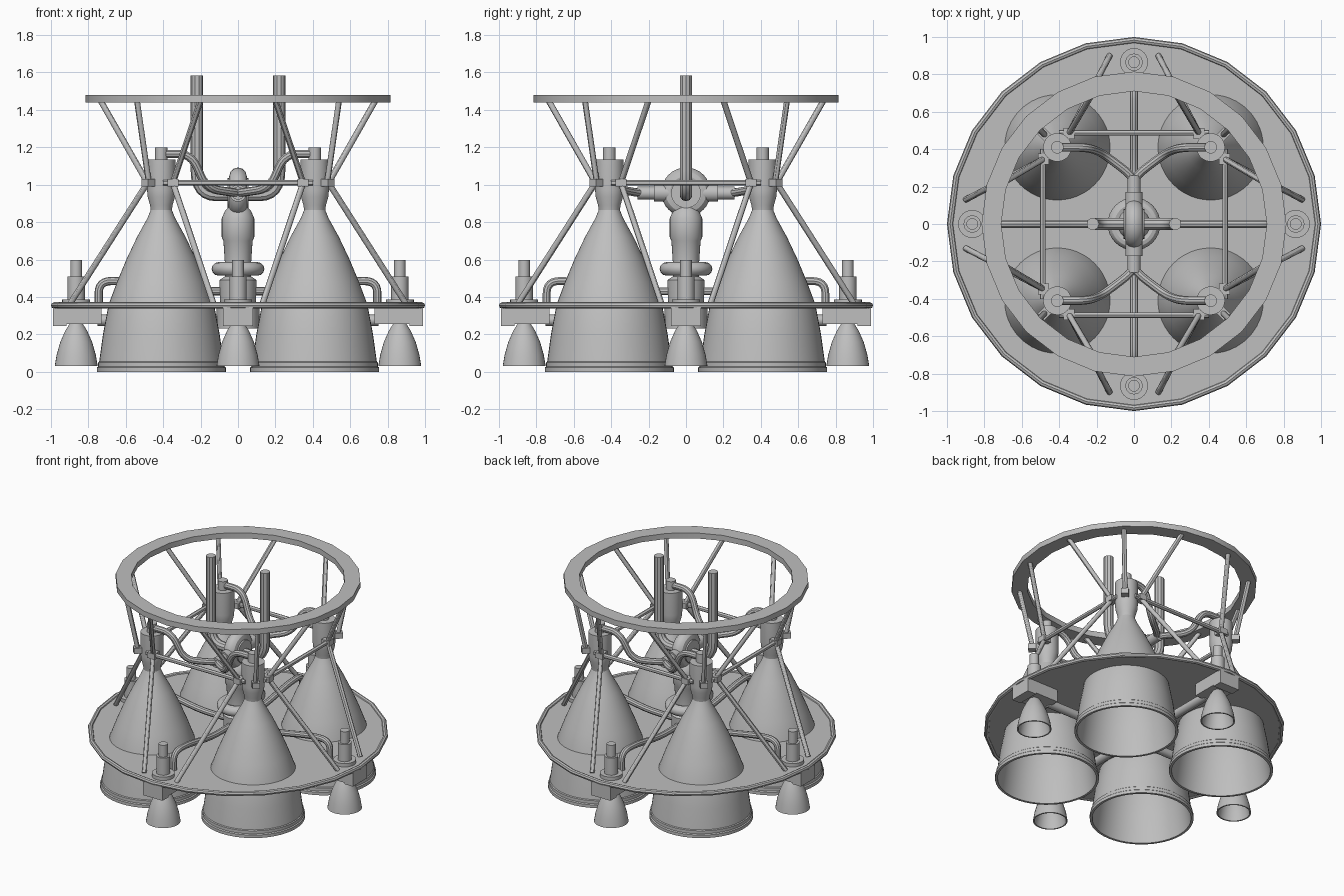
import bpy, bmesh, math
from mathutils import Vector, Matrix

if "Cube" in bpy.data.objects:
    bpy.data.objects.remove(bpy.data.objects["Cube"])

metal = bpy.data.materials.new("grey metal")
metal.diffuse_color = (0.52, 0.52, 0.52, 1)
metal.use_nodes = True
metal.node_tree.nodes["Principled BSDF"].inputs["Base Color"].default_value = metal.diffuse_color


def finish(name, bm, matrix=None):
    bmesh.ops.remove_doubles(bm, verts=bm.verts, dist=1e-5)
    if matrix:
        bm.transform(matrix)
    bmesh.ops.recalc_face_normals(bm, faces=bm.faces)
    me = bpy.data.meshes.new(name)
    bm.to_mesh(me)
    bm.free()
    me.materials.append(metal)
    ob = bpy.data.objects.new(name, me)
    bpy.context.collection.objects.link(ob)
    return ob


def lathe(name, profile, seg=32, at=(0, 0, 0), closed=False, turn=None):
    bm = bmesh.new()
    vs = [bm.verts.new((r, 0, z)) for r, z in profile]
    pairs = list(zip(vs, vs[1:])) + ([(vs[-1], vs[0])] if closed else [])
    es = [bm.edges.new(p) for p in pairs]
    bmesh.ops.spin(bm, geom=vs + es, cent=(0, 0, 0), axis=(0, 0, 1),
                   angle=2 * math.pi, steps=seg)
    m = Matrix.Translation(at)
    return finish(name, bm, m @ turn if turn else m)


def torus(name, major, minor, at, seg=32, sides=12, turn=None):
    prof = [(major + minor * math.cos(2 * math.pi * i / sides),
             minor * math.sin(2 * math.pi * i / sides)) for i in range(sides)]
    return lathe(name, prof, seg, at, True, turn)


def rod(name, a, b, r, seg=12):
    a, b = Vector(a), Vector(b)
    turn = (b - a).to_track_quat('Z', 'Y').to_matrix().to_4x4()
    h = (b - a).length
    return lathe(name, [(0, 0), (r, 0), (r, h), (0, h)], seg, a, turn=turn)


def box(name, centre, size, angle=0):
    bm = bmesh.new()
    bmesh.ops.create_cube(bm, size=1)
    return finish(name, bm, Matrix.Rotation(angle, 4, 'Z') @
                  Matrix.Translation(centre) @ Matrix.Diagonal((*size, 1)))


def pipe(name, points, r, bend=0.08):
    # round each corner of the path, then sweep a circle along it
    p = [Vector(q) for q in points]
    path = [p[0]]
    for a, b, c in zip(p, p[1:], p[2:]):
        s = b + (a - b).normalized() * min(bend, (a - b).length * 0.48)
        e = b + (c - b).normalized() * min(bend, (c - b).length * 0.48)
        for i in range(7):
            t = i / 6
            path.append(s * (1 - t) ** 2 + b * 2 * t * (1 - t) + e * t * t)
    path.append(p[-1])
    cu = bpy.data.curves.new(name, 'CURVE')
    cu.dimensions = '3D'
    cu.bevel_depth = r
    cu.bevel_resolution = 3
    cu.use_fill_caps = True
    sp = cu.splines.new('POLY')
    sp.points.add(len(path) - 1)
    for q, v in zip(sp.points, path):
        q.co = (*v, 1)
    cu.materials.append(metal)
    ob = bpy.data.objects.new(name, cu)
    bpy.context.collection.objects.link(ob)
    bpy.ops.object.select_all(action='DESELECT')
    ob.select_set(True)
    bpy.context.view_layer.objects.active = ob
    bpy.ops.object.convert(target='MESH')


corners = [(sx, sy) for sx in (-1, 1) for sy in (-1, 1)]

# base plate with openings for the main nozzles
plate = lathe("base_plate", [(0, 0.345), (0.985, 0.345), (0.985, 0.36), (0, 0.36)], 24)
for sx, sy in corners:
    cut = lathe("plate_cutter", [(0, 0.2), (0.274, 0.2), (0.274, 0.5), (0, 0.5)], 48,
                (sx * 0.41, sy * 0.41, 0))
    cut.hide_render = True
    mod = plate.modifiers.new("opening", 'BOOLEAN')
    mod.object = cut
    mod.solver = 'EXACT'
    bpy.context.view_layer.objects.active = plate
    bpy.ops.object.modifier_apply(modifier="opening")
    bpy.data.objects.remove(cut)
torus("plate_rim", 0.983, 0.017, (0, 0, 0.355), 24, 8)

# top mounting ring
lathe("top_ring", [(0.71, 1.44), (0.815, 1.44), (0.815, 1.48), (0.71, 1.48)], 24, closed=True)

# main engines: bell, chamber, cap, truss
bell = [(0.345, 0.0), (0.345, 0.022), (0.338, 0.028), (0.338, 0.05), (0.332, 0.055),
        (0.312, 0.2), (0.282, 0.36), (0.237, 0.48), (0.187, 0.6), (0.13, 0.72),
        (0.075, 0.82), (0.056, 0.865)]
inside = [(0.042, 0.865), (0.063, 0.82), (0.118, 0.72), (0.175, 0.6), (0.225, 0.48),
          (0.27, 0.36), (0.3, 0.2), (0.328, 0.0)]
chamber = [(0.042, 0.86), (0.056, 0.86), (0.06, 0.89), (0.073, 0.935), (0.076, 0.97),
           (0.076, 1.135), (0.033, 1.135), (0.033, 1.2), (0, 1.2), (0, 0.9)]
for sx, sy in corners:
    c = (sx * 0.41, sy * 0.41, 0)
    lathe("main_nozzle", bell + inside, 48, c, True)
    lathe("combustion_chamber", chamber, 32, c)

    def pt(x, y, z):
        return (sx * x, sy * y, z)
    for x, y, flip in ((0.484, 0.348, False), (0.348, 0.484, True)):
        box("strut_clamp", pt(x, y, 1.01), (0.06, 0.06, 0.04))
        hi, lo = ((0.2, 0.735), (0.13, 0.9)) if flip else ((0.735, 0.2), (0.9, 0.13))
        rod("upper_strut", pt(x, y, 1.01), pt(*hi, 1.45), 0.016)
        rod("lower_strut", pt(x, y, 1.01), pt(*lo, 0.36), 0.016)
    box("corner_clamp", (0.67, 0, 1.01), (0.07, 0.05, 0.04), math.atan2(sy, sx))
    rod("corner_strut", pt(0.477, 0.477, 1.01), pt(0.54, 0.54, 1.45), 0.016)
    # propellant feed from pump to chamber top
    pipe("feed_pipe", [pt(0.4, 0.41, 1.165), pt(0.25, 0.41, 1.165), pt(0.17, 0.38, 0.98),
                       pt(0, 0.25, 0.955), pt(0, 0.18, 0.955)], 0.023)

# square frame tying the chambers together
for s in (-1, 1):
    rod("frame_bar_x", (-0.4, s * 0.487, 1.01), (0.4, s * 0.487, 1.01), 0.015)
    rod("frame_bar_y", (s * 0.487, -0.4, 1.01), (s * 0.487, 0.4, 1.01), 0.015)

# small steering engines on the four sides
small_bell = [(0.115, 0.03), (0.105, 0.09), (0.085, 0.16), (0.058, 0.22), (0.032, 0.262),
              (0.024, 0.262), (0.048, 0.22), (0.075, 0.16), (0.095, 0.09), (0.106, 0.03)]
top_unit = [(0, 0.35), (0.075, 0.35), (0.075, 0.385), (0.046, 0.385), (0.046, 0.51),
            (0.031, 0.51), (0.031, 0.597), (0, 0.597)]
for k in range(4):
    a = k * math.pi / 2
    u = Vector((math.cos(a), math.sin(a), 0))
    at = u * 0.865

    def out(r, z):
        return u * r + Vector((0, 0, z))
    lathe("steering_nozzle", small_bell, 32, at, True)
    lathe("steering_actuator", top_unit, 24, at)
    box("steering_bracket_outer", (0.953, 0, 0.295), (0.07, 0.16, 0.1), a)
    box("steering_bracket", (0.83, 0, 0.3), (0.2, 0.16, 0.09), a)
    rod("steering_support", out(0.75, 0.275), out(0.08, 0.275), 0.03, 16)
    pipe("steering_feed", [out(0.745, 0.35), out(0.745, 0.485), out(0.6, 0.485),
                           out(0.3, 0.43), out(0.07, 0.43)], 0.022, 0.1)

# central turbopump
lathe("pump_body", [(0, 0.23), (0.115, 0.23), (0.115, 0.36), (0.095, 0.36), (0.1, 0.49),
                    (0.07, 0.51), (0.07, 0.58), (0.078, 0.7), (0.087, 0.72), (0.087, 0.82),
                    (0.07, 0.86), (0.05, 0.88), (0.05, 0.93), (0, 0.93)])
torus("pump_manifold", 0.105, 0.036, (0, 0, 0.55))
side = Matrix.Rotation(math.pi / 2, 4, 'Y')
torus("pump_volute", 0.085, 0.047, (0, 0, 0.96), turn=side)
rod("volute_hub", (-0.055, 0, 0.955), (0.055, 0, 0.955), 0.08, 24)
for s in (-1, 1):
    rod("outlet_flange", (0, s * 0.08, 0.955), (0, s * 0.17, 0.955), 0.046, 20)
    rod("outlet_pipe", (0, s * 0.15, 0.955), (0, s * 0.26, 0.955), 0.035, 20)
    pipe("inlet_pipe", [(s * 0.22, 0, 1.585), (s * 0.22, 0, 0.945), (0, 0, 0.945)],
         0.033, 0.13)

# smooth shading with sharp edges kept
bpy.ops.object.select_all(action='SELECT')
bpy.context.view_layer.objects.active = plate
bpy.ops.object.shade_smooth_by_angle(angle=math.radians(30))
